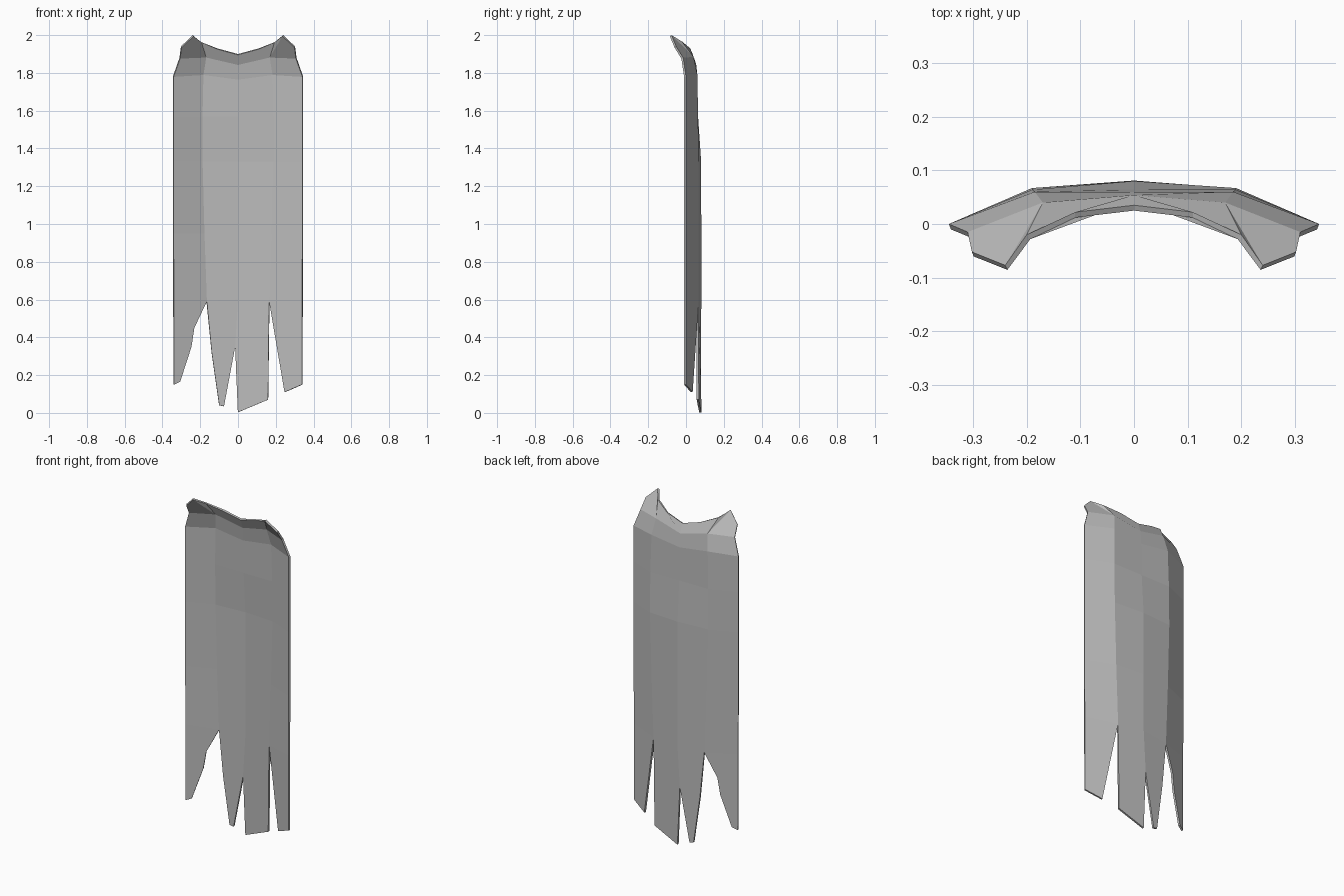
import bpy, bmesh

old = bpy.data.objects.get("Cube")
if old:
    bpy.data.objects.remove(old, do_unlink=True)

# Plain grey cloth
cloth = bpy.data.materials.new("grey_cloth")
cloth.use_nodes = True
grey = (0.5, 0.5, 0.5, 1)
cloth.diffuse_color = grey
cloth.node_tree.nodes["Principled BSDF"].inputs["Base Color"].default_value = grey

bm = bmesh.new()
cache = {}


def vert(p):
    key = tuple(round(c, 4) for c in p)
    if key not in cache:
        cache[key] = bm.verts.new(key)
    return cache[key]


def face(points):
    # Outer side of the cloth always looks backward
    f = bm.faces.new([vert(p) for p in points])
    f.normal_update()
    if f.normal.y < 0:
        f.normal_flip()


def mirror(p):
    return (-p[0], p[1], p[2])


def row(edge, fold, centre):
    return [mirror(edge), mirror(fold), centre, fold, edge]


# Hanging cloth: each row is outer edge, fold, centre
rows = [
    row((0.31, -0.015, 1.88), (0.17, 0.04, 1.885), (0, 0.054, 1.845)),
    row((0.345, 0, 1.78), (0.185, 0.06, 1.79), (0, 0.06, 1.765)),
    row((0.345, 0, 1.57), (0.19, 0.064, 1.57), (0, 0.064, 1.57)),
    row((0.345, 0, 1.33), (0.19, 0.067, 1.33), (0, 0.08, 1.33)),
    row((0.345, 0, 0.95), (0.18, 0.067, 0.95), (0, 0.081, 0.95)),
    row((0.343, 0, 0.6), (0.167, 0.067, 0.59), (0, 0.081, 0.6)),
]
for upper, lower in zip(rows, rows[1:]):
    for i in range(4):
        face([upper[i], upper[i + 1], lower[i + 1], lower[i]])

# Collar with raised shoulder points, made on both sides
neck = (0, 0.035, 1.9)
collar = (0.11, 0.022, 1.93)
inner = (0.2, -0.02, 1.965)
tip = (0.24, -0.077, 2.0)
outer = (0.302, -0.052, 1.94)
edge, fold, centre = rows[0][4], rows[0][3], rows[0][2]
for side in (lambda p: p, mirror):
    for shape in ([edge, fold, tip, outer], [fold, inner, tip],
                  [fold, centre, neck, collar, inner]):
        face([side(p) for p in shape])

# Torn strips along the hem, lying on the curve of the last row
hem = rows[-1]


def on_cloth(x, z):
    a = abs(x)
    (ex, ey, _), (fx, fy, _), (_, cy, _) = hem[4], hem[3], hem[2]
    y = cy + (fy - cy) * a / fx if a < fx else fy + (ey - fy) * (a - fx) / (ex - fx)
    return (x, y, z)


strips = [
    [(-0.235, 0.45), (-0.25, 0.35), (-0.31, 0.165), (-0.342, 0.15)],
    [(-0.015, 0.35), (-0.075, 0.035), (-0.10, 0.04), (-0.14, 0.32)],
    [(0.16, 0.07), (0.0, 0.003), (-0.015, 0.35)],
    [(0.342, 0.15), (0.25, 0.11)],
]
for i, points in enumerate(strips):
    face([hem[i], hem[i + 1]] + [on_cloth(*p) for p in points])

mesh = bpy.data.meshes.new("cape")
bm.to_mesh(mesh)
bm.free()
mesh.materials.append(cloth)
cape = bpy.data.objects.new("cape", mesh)
bpy.context.collection.objects.link(cape)

# Cloth thickness on the inner side
thick = cape.modifiers.new("thickness", "SOLIDIFY")
thick.thickness = 0.011
thick.offset = -1
